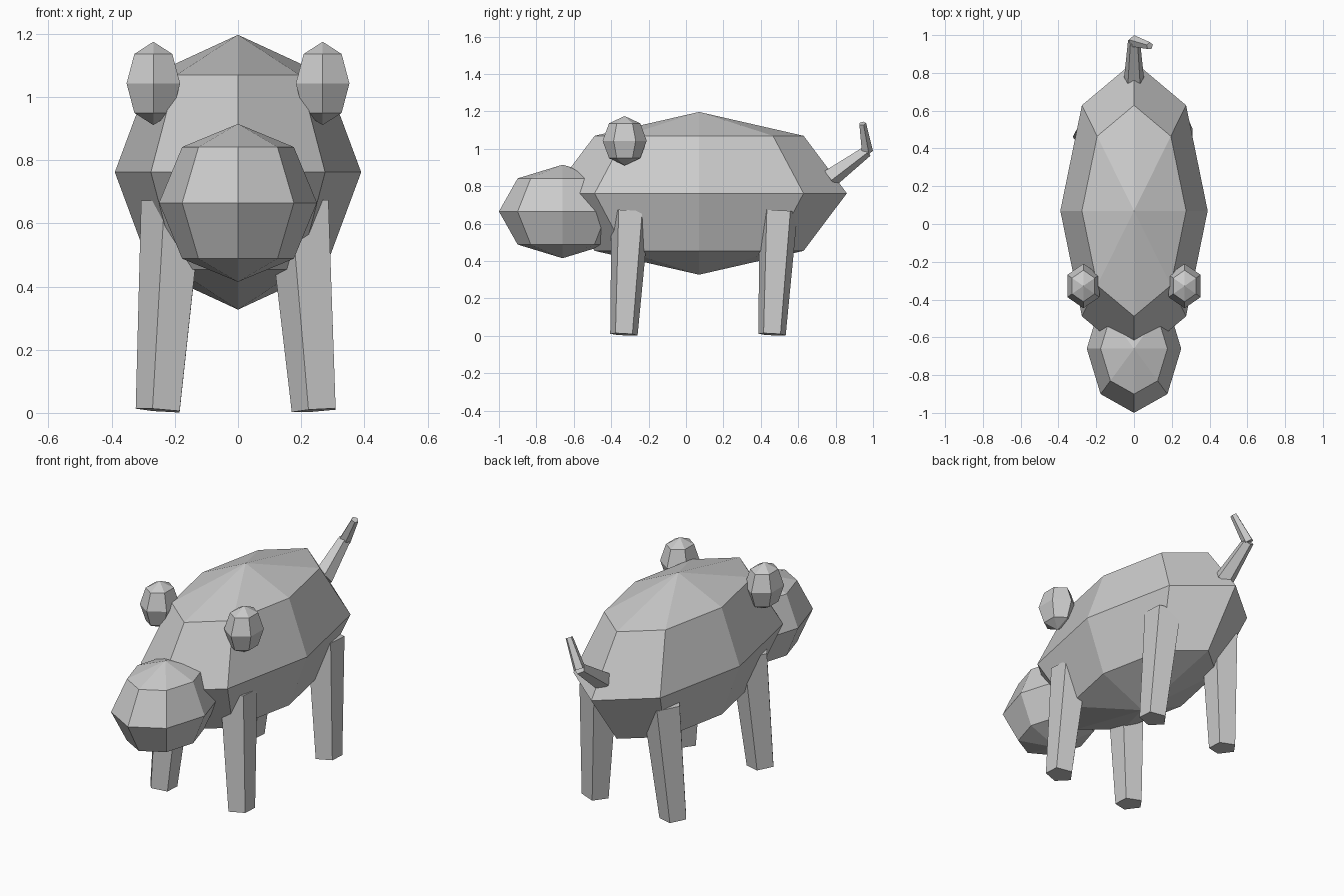
import bpy, bmesh, math
from mathutils import Matrix, Vector

cube = bpy.data.objects.get("Cube")
if cube:
    bpy.data.objects.remove(cube, do_unlink=True)

grey = bpy.data.materials.new("plain grey")
grey.use_nodes = True
colour = (0.6, 0.6, 0.6, 1)
grey.diffuse_color = colour
grey.node_tree.nodes["Principled BSDF"].inputs["Base Color"].default_value = colour


def add_object(name, bm):
    mesh = bpy.data.meshes.new(name)
    bm.to_mesh(mesh)
    bm.free()
    mesh.materials.append(grey)
    obj = bpy.data.objects.new(name, mesh)
    bpy.context.collection.objects.link(obj)
    return obj


def ball(name, centre, radii, sides):
    """Low-poly ellipsoid with four bands."""
    bm = bmesh.new()
    bmesh.ops.create_uvsphere(bm, u_segments=sides, v_segments=4, radius=1)
    bmesh.ops.scale(bm, vec=radii, verts=bm.verts)
    bmesh.ops.translate(bm, vec=centre, verts=bm.verts)
    return add_object(name, bm)


def limb(name, start, end, r_start, r_end, turn):
    """Tapered five-sided bar; turn is the angle of its first corner."""
    start, end = Vector(start), Vector(end)
    axis = end - start
    tilt = Vector((0, 0, 1)).rotation_difference(axis).to_matrix()
    bm = bmesh.new()
    rings = []
    for point, radius in ((start, r_start), (end, r_end)):
        ring = []
        for i in range(5):
            a = turn + i * math.tau / 5
            ring.append(bm.verts.new(
                point + tilt @ Vector((radius * math.cos(a), radius * math.sin(a), 0))))
        rings.append(ring)
    low, high = rings
    bm.faces.new(low[::-1])
    bm.faces.new(high)
    for i in range(5):
        j = (i + 1) % 5
        bm.faces.new((low[i], low[j], high[j], high[i]))
    return add_object(name, bm)


# Body and head
ball("body", (0, 0.07, 0.762), (0.39, 0.79, 0.435), 8)
ball("head", (0, -0.66, 0.665), (0.25, 0.34, 0.25), 8)

# Ears and legs on both sides
for side, s in (("left", 1), ("right", -1)):
    ball(side + "_ear", (s * 0.268, -0.328, 1.043), (0.098, 0.118, 0.132), 6)
    for end, y in (("front", -0.332), ("back", 0.46)):
        limb(f"{end}_{side}_leg", (s * 0.247, y, 0.008),
             (s * 0.2, y + 0.035, 0.665), 0.077, 0.107, math.pi)

# Tail in two bent pieces
limb("tail_base", (0, 0.767, 0.845), (0, 0.967, 0.99), 0.055, 0.033, math.pi / 2)
limb("tail_tip", (0, 0.967, 0.985), (0.083, 0.943, 1.135), 0.033, 0.02, math.pi / 2)
